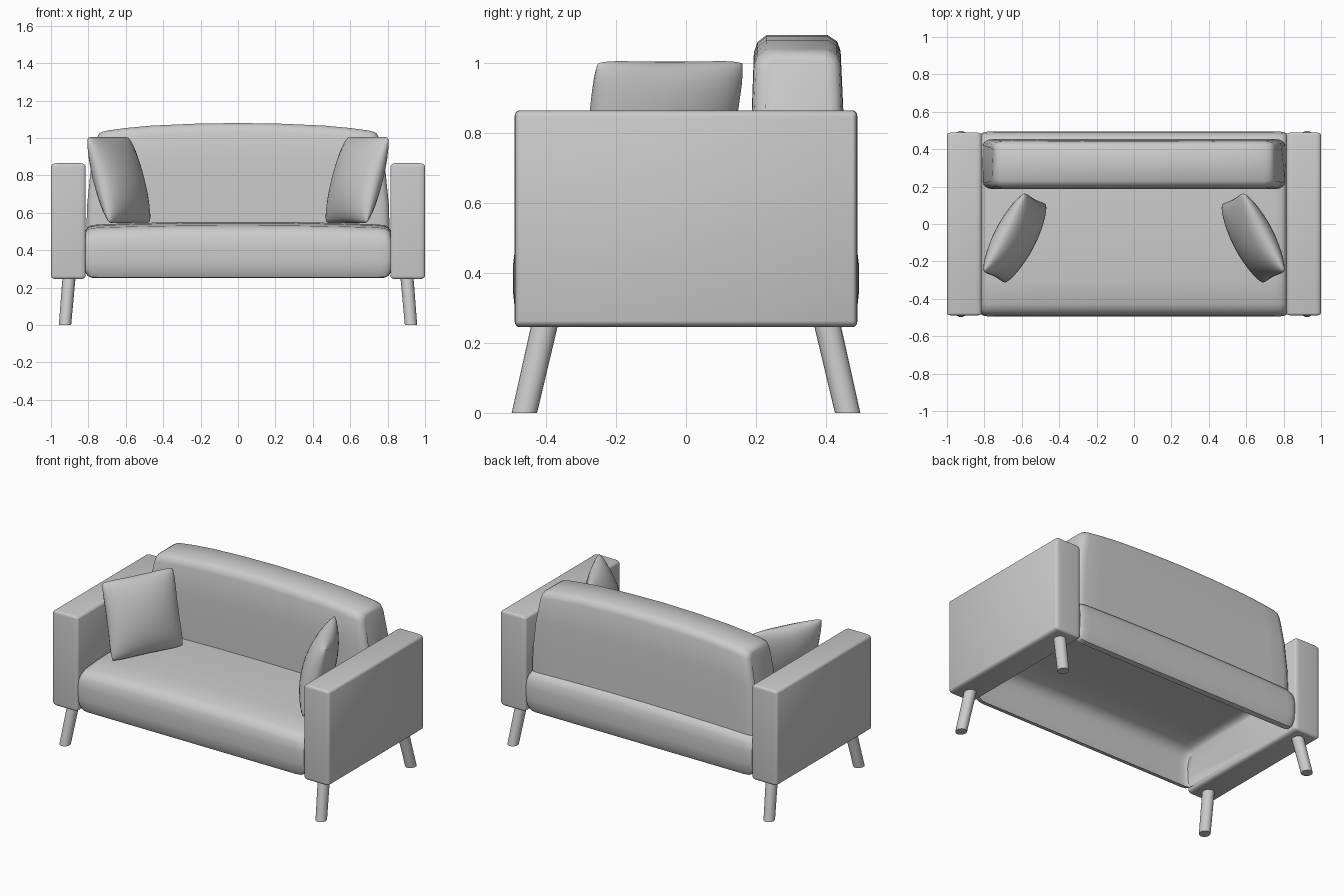
import bpy, bmesh, math
from mathutils import Vector, Matrix

if "Cube" in bpy.data.objects:
    bpy.data.objects.remove(bpy.data.objects["Cube"])


def finish(name, bm, mirror=(False, False), angle=40):
    bmesh.ops.recalc_face_normals(bm, faces=bm.faces)
    mesh = bpy.data.meshes.new(name)
    bm.to_mesh(mesh)
    bm.free()
    ob = bpy.data.objects.new(name, mesh)
    bpy.context.collection.objects.link(ob)
    if any(mirror):
        mod = ob.modifiers.new("mirror", 'MIRROR')
        mod.use_axis = (mirror[0], mirror[1], False)
        mod.use_clip = False
        mod.use_mirror_merge = False
    bpy.ops.object.select_all(action='DESELECT')
    ob.select_set(True)
    bpy.context.view_layer.objects.active = ob
    bpy.ops.object.shade_smooth_by_angle(angle=math.radians(angle))
    return ob


def rounded_box(lo, hi, radii, segments=4):
    """Box whose bevel width differs per axis."""
    lo, hi, r = Vector(lo), Vector(hi), Vector(radii)
    bm = bmesh.new()
    bmesh.ops.create_cube(bm, size=1)
    for v in bm.verts:
        v.co = Vector(v.co[i] * (hi[i] - lo[i]) / r[i] for i in range(3))
    bmesh.ops.bevel(bm, geom=bm.edges[:], offset=1, segments=segments,
                    profile=0.5, affect='EDGES')
    for v in bm.verts:
        v.co = Vector(v.co[i] * r[i] + (lo[i] + hi[i]) / 2 for i in range(3))
    return bm


def loft(rings, closed):
    """Skin a row of equal-length rings and cap both ends."""
    bm = bmesh.new()
    rows = [[bm.verts.new(p) for p in ring] for ring in rings]
    n = len(rows[0])
    for a, b in zip(rows, rows[1:]):
        for i in range(n if closed else n - 1):
            j = (i + 1) % n
            bm.faces.new((a[i], a[j], b[j], b[i]))
    bm.faces.new(rows[0])
    bm.faces.new(rows[-1])
    return bm


def both_ends(half):
    return [(-s[0],) + s[1:] for s in reversed(half)] + [s for s in half if s[0] > 0]


# Armrests
finish("armrest", rounded_box((0.815, -0.49, 0.245), (1.0, 0.49, 0.865),
                              (0.03, 0.014, 0.018)), (True, False))

# Seat: crowned shell, open underneath
half = [(-.44, .25), (-.472, .255), (-.488, .285), (-.494, .34), (-.495, .42),
        (-.488, .475), (-.468, .512), (-.43, .533), (-.3, .546), (-.12, .552)]
seat_profile = half + [(-y, z) for y, z in reversed(half)]
rings = []
# x, crown drop, y scale, z scale
for x, drop, sy, sz in both_ends([(0, 0, 1, 1), (.3, .002, 1, 1), (.55, .007, 1, 1),
                                  (.75, .014, 1, 1), (.785, .016, .997, .98),
                                  (.805, .016, .99, .91), (.815, .016, .98, .8)]):
    rings.append([(x, y * sy, .395 + (z - drop * max(0, (z - .4) / .15) - .395) * sz)
                  for y, z in seat_profile])
finish("seat", loft(rings, False))

# Backrest: arched top and tapering ends
back_profile = [(.19, .48), (.186, .65), (.188, .86), (.194, 1.03), (.204, 1.06),
                (.23, 1.08), (.405, 1.08), (.432, 1.062), (.442, 1.035),
                (.45, .86), (.455, .65), (.455, .48)]
rings = []
# x, crown drop, y scale
for x, drop, sy in both_ends([(0, 0, 1), (.25, .004, 1), (.5, .014, 1), (.65, .027, 1),
                              (.755, .04, 1), (.785, .047, .96), (.803, .058, .86),
                              (.81, .07, .72)]):
    rings.append([(x * (1 - .075 * max(0, (z - .55) / .53) ** 2), .32 + (y - .32) * sy,
                   z - drop * max(0, (z - .48) / .6)) for y, z in back_profile])
finish("backrest", loft(rings, True))

# Legs: splayed, cut flat on the floor
bm = bmesh.new()
bmesh.ops.create_cone(bm, cap_ends=True, segments=20, radius1=.033, radius2=.035, depth=.27)
for v in bm.verts:
    z = v.co.z + .135
    v.co = (v.co.x + .925 - .085 * z, v.co.y * 1.1 - .462 + .23 * z, z)
finish("leg", bm, (True, True))

# Pillows: puffed squares leaning against the arms
bm = bmesh.new()
N, H, T = 16, .245, .095
for side in (1, -1):
    grid = []
    for i in range(N + 1):
        row = []
        for j in range(N + 1):
            u = math.sin(math.pi / 2 * (2 * i / N - 1))
            v = math.sin(math.pi / 2 * (2 * j / N - 1))
            puff = (max(0, 1 - u * u) * max(0, 1 - v * v)) ** .5
            corner = 1 - .05 * abs(u * v) ** 6
            pu = u * H * corner * (1 - .05 * (1 - v * v))
            pv = v * H * corner * (1 - .03 * (1 - u * u))
            row.append(bm.verts.new((pu, pv, side * T * puff)))
        grid.append(row)
    for i in range(N):
        for j in range(N):
            bm.faces.new((grid[i][j], grid[i + 1][j], grid[i + 1][j + 1], grid[i][j + 1]))
bmesh.ops.remove_doubles(bm, verts=bm.verts, dist=1e-5)
tilt = math.radians(16)
along = Vector((.463, -.886, 0)).normalized()
out = Vector((.886, .463, 0)).normalized()
up = out * math.sin(tilt) + Vector((0, 0, math.cos(tilt)))
frame = Matrix((along, up, along.cross(up))).transposed().to_4x4()
bm.transform(Matrix.Translation((.637, -.075, .775)) @ frame)
finish("pillow", bm, (True, False), 80)
